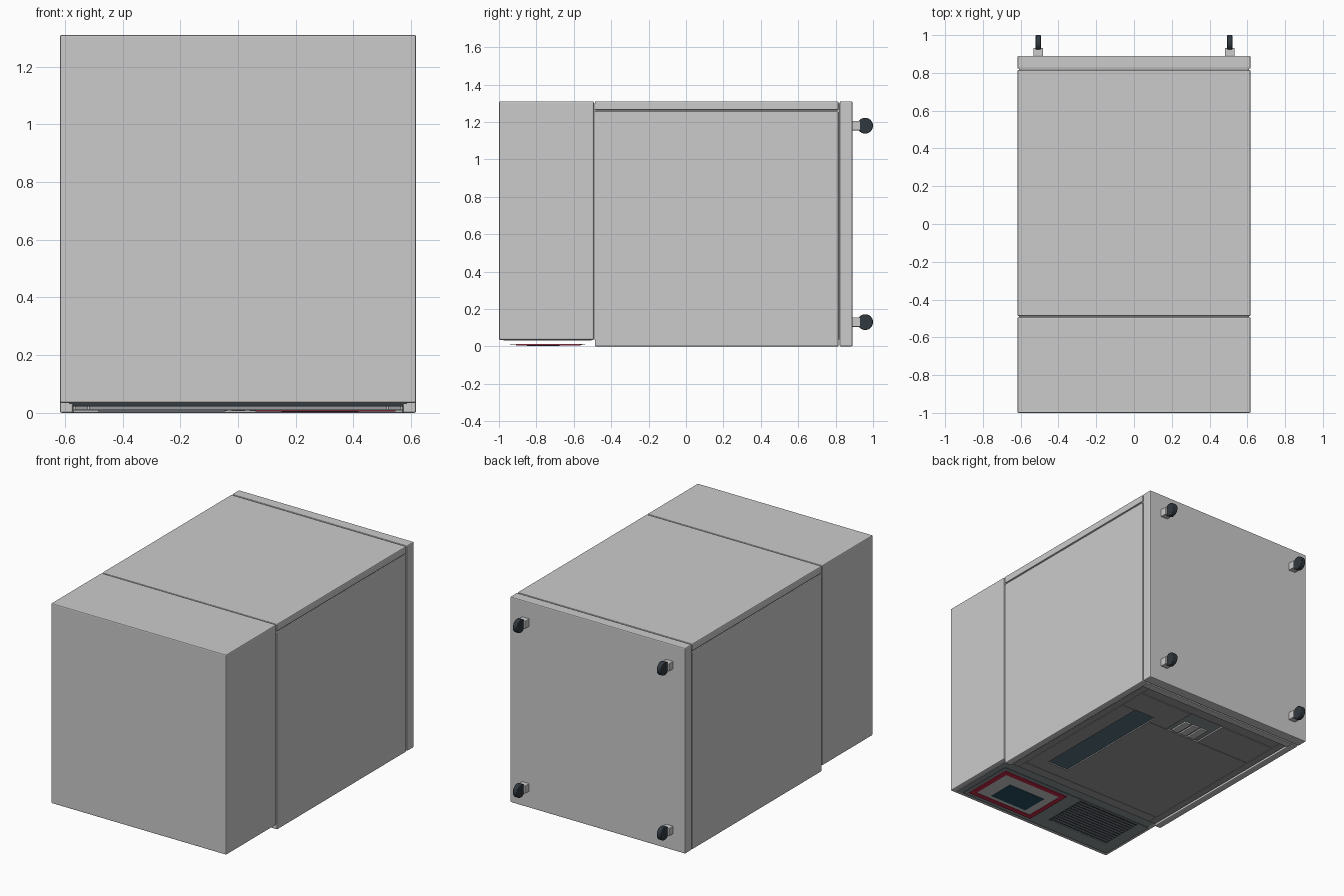
import bpy, math
from mathutils import Vector

if "Cube" in bpy.data.objects:
    bpy.data.objects.remove(bpy.data.objects["Cube"])


def material(name, color):
    m = bpy.data.materials.new(name)
    m.diffuse_color = (*color, 1)
    m.use_nodes = True
    m.node_tree.nodes["Principled BSDF"].inputs["Base Color"].default_value = m.diffuse_color
    return m


DARK = material("dark_rubber", (0.03, 0.04, 0.05))
SLATE = material("slate", (0.27, 0.30, 0.32))
GLASS = material("tinted_glass", (0.10, 0.16, 0.21))
SCREEN = material("screen_glass", (0.02, 0.08, 0.12))
RED = material("red_trim", (0.55, 0.02, 0.06))
LIGHT = material("light_metal", (0.85, 0.87, 0.88))
CHARCOAL = material("charcoal", (0.33, 0.33, 0.33))


def finish(ob, name, mat, bevel):
    ob.name = name
    if mat:
        ob.data.materials.append(mat)
    if bevel:
        b = ob.modifiers.new("bevel", "BEVEL")
        b.width = bevel
        b.segments = 2
    return ob


def box(name, x, y, z, mat=None, bevel=0.0):
    """Box from (min, max) ranges on each axis."""
    lo, hi = Vector((x[0], y[0], z[0])), Vector((x[1], y[1], z[1]))
    bpy.ops.mesh.primitive_cube_add(size=1, location=(lo + hi) / 2)
    ob = bpy.context.object
    ob.scale = hi - lo
    bpy.ops.object.transform_apply(location=False, rotation=False, scale=True)
    return finish(ob, name, mat, bevel)


def cylinder_x(name, center, radius, width, mat=None, bevel=0.0):
    bpy.ops.mesh.primitive_cylinder_add(vertices=40, radius=radius, depth=width,
                                        location=center, rotation=(0, math.pi / 2, 0))
    ob = finish(bpy.context.object, name, mat, bevel)
    bpy.ops.object.shade_smooth_by_angle()
    return ob


def frame(name, x, y, z, w, mat=None):
    """Flat rectangular ring of bar width w."""
    box(name + "_left", (x[0], x[0] + w), y, z, mat)
    box(name + "_right", (x[1] - w, x[1]), y, z, mat)
    box(name + "_front", (x[0] + w, x[1] - w), (y[0], y[0] + w), z, mat)
    box(name + "_back", (x[0] + w, x[1] - w), (y[1] - w, y[1]), z, mat)


W = 0.617
# Main shells: head cabinet, body, top cover and base
box("head_cabinet", (-W, W), (-1.0, -0.493), (0.035, 1.31), bevel=0.006)
box("body_core", (-0.609, 0.609), (-0.5, 0.83), (0.036, 1.30))
box("body_shell", (-W, W), (-0.487, 0.815), (0.034, 1.258), bevel=0.006)
box("body_cover", (-W, W), (-0.487, 0.815), (1.264, 1.31), bevel=0.006)
box("base", (-W, W), (0.822, 0.89), (0.0, 1.31), bevel=0.006)

# Door surround
for s, side in ((-1, "left"), (1, "right")):
    box("door_post_" + side, sorted((s * 0.572, s * W)), (-0.487, 0.815), (0, 0.045), bevel=0.006)
box("door_sill", (-0.572, 0.572), (0.765, 0.815), (0, 0.045), bevel=0.004)
box("door_gasket", (-0.572, 0.572), (-0.485, 0.765), (0.022, 0.04), DARK)

# Door: panels around the window opening, separated by fine seams
z = (0.008, 0.024)
g = 0.003
box("door_edge_left", (-0.565, -0.52), (-0.475, 0.758), z, CHARCOAL)
box("door_edge_right", (0.52, 0.565), (-0.475, 0.758), z, CHARCOAL)
box("door_top_rail", (-0.52 + g, 0.52 - g), (-0.475, -0.41), z, CHARCOAL)
box("door_bottom_rail", (-0.52 + g, 0.52 - g), (0.69 + g, 0.758), z, CHARCOAL)
box("door_main_panel", (-0.52 + g, 0.26), (-0.41 + g, 0.45), z, CHARCOAL)
box("door_hinge_strip", (0.415, 0.52 - g), (-0.41 + g, 0.505), z, CHARCOAL)
box("window_header", (0.26, 0.415), (-0.41 + g, -0.32), z, CHARCOAL)
box("window_glass", (0.26, 0.415), (-0.32, 0.505), (0.016, 0.024), GLASS)
box("lower_panel_left", (-0.52 + g, -0.125), (0.45 + g, 0.69 - g), z, CHARCOAL)
box("lower_panel_right", (0.125, 0.26), (0.45 + g, 0.69 - g), z, CHARCOAL)
box("lower_panel_corner", (0.26, 0.52 - g), (0.505 + g, 0.69 - g), z, CHARCOAL)

# Latch pocket with light bars
box("latch_pocket", (-0.125 + g, 0.125 - g), (0.45 + g, 0.69 - g), (0.016, 0.024), SLATE)
for i in range(3):
    x0 = -0.085 + i * 0.062
    box(f"latch_bar_{i + 1}", (x0, x0 + 0.048), (0.46, 0.59), (0.006, 0.017), LIGHT, 0.003)

# Control panel under the head cabinet
box("head_face", (-0.585, 0.585), (-0.975, -0.505), (0.031, 0.04), SLATE)
box("control_plate", (-0.57, 0.57), (-0.94, -0.54), (0.009, 0.013), SLATE)
frame("screen_trim", (0.06, 0.545), (-0.91, -0.565), (0.004, 0.009), 0.032, RED)
box("screen_bezel", (0.092, 0.513), (-0.878, -0.597), (0.006, 0.009))
box("screen", (0.15, 0.418), (-0.85, -0.675), (0.003, 0.006), SCREEN)

# Vent grille
box("vent_back", (-0.49, -0.04), (-0.855, -0.555), (0.0075, 0.009), DARK)
for i in range(12):
    y0 = -0.85 + i * 0.025
    box(f"vent_slat_{i + 1}", (-0.485, -0.045), (y0, y0 + 0.011), (0.005, 0.0076), SLATE)

# Casters on the base
for sx, side in ((-1, "left"), (1, "right")):
    for zc, level in ((0.13, "lower"), (1.18, "upper")):
        n = f"caster_{level}_{side}"
        x = sx * 0.507
        box(n + "_mount", (x - 0.025, x + 0.025), (0.888, 0.933), (zc - 0.025, zc + 0.025),
            LIGHT, 0.003)
        cylinder_x(n + "_wheel", (x, 0.958, zc), 0.042, 0.03, DARK, 0.004)
